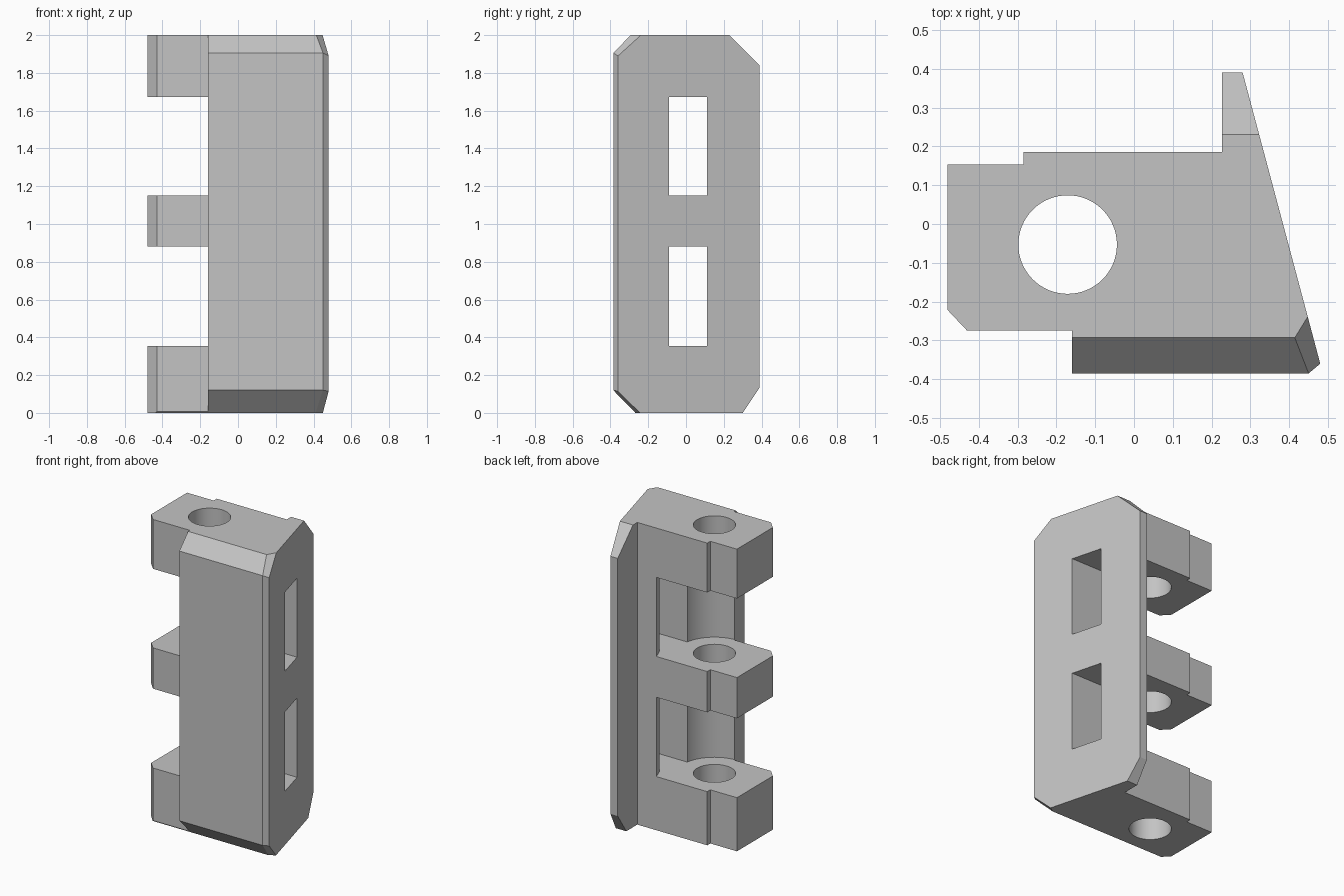
import bpy, bmesh, math
from mathutils import Vector

cube = bpy.data.objects.get("Cube")
if cube:
    bpy.data.objects.remove(cube, do_unlink=True)

grey = bpy.data.materials.new("plain grey")
grey.use_nodes = True
colour = (0.55, 0.55, 0.55, 1)
grey.diffuse_color = colour
grey.node_tree.nodes["Principled BSDF"].inputs["Base Color"].default_value = colour


def prism(name, outline, z0, z1, cuts=()):
    """Extrude a plan outline, then trim it with planes given as (point, outward normal)."""
    bm = bmesh.new()
    face = bm.faces.new([bm.verts.new((x, y, z0)) for x, y in outline])
    top = bmesh.ops.extrude_face_region(bm, geom=[face])["geom"]
    verts = [v for v in top if isinstance(v, bmesh.types.BMVert)]
    bmesh.ops.translate(bm, verts=verts, vec=(0, 0, z1 - z0))
    for point, normal in cuts:
        geom = bm.verts[:] + bm.edges[:] + bm.faces[:]
        cut = bmesh.ops.bisect_plane(bm, geom=geom, dist=1e-5, plane_co=point,
                                     plane_no=normal, clear_outer=True)
        rim = [e for e in cut["geom_cut"] if isinstance(e, bmesh.types.BMEdge)]
        bmesh.ops.holes_fill(bm, edges=rim)
    bmesh.ops.recalc_face_normals(bm, faces=bm.faces[:])
    mesh = bpy.data.meshes.new(name)
    bm.to_mesh(mesh)
    bm.free()
    mesh.materials.append(grey)
    obj = bpy.data.objects.new(name, mesh)
    bpy.context.collection.objects.link(obj)
    return obj


def arc(centre, radius, start, end, steps):
    angles = [math.radians(start + (end - start) * i / steps) for i in range(steps + 1)]
    return [(centre[0] + radius * math.cos(a), centre[1] + radius * math.sin(a)) for a in angles]


def plane(a, b, c):
    """Trimming plane through three points, with its normal away from the middle."""
    a, b, c = Vector(a), Vector(b), Vector(c)
    normal = (b - a).cross(c - a).normalized()
    if normal.dot(a - Vector((0, 0, 1))) < 0:
        normal.negate()
    return a, normal


# Hinge body with bevelled front plate, rear flange and slanted side
outline = [(-.48, .153), (-.48, -.222), (-.43, -.275), (-.16, -.275), (-.16, -.385),
           (.45, -.385), (.48, -.36), (.28, .39), (.227, .39), (.227, .185),
           (-.285, .185), (-.285, .153)]
trims = [
    plane((0, -.385, 1.905), (1, -.385, 1.905), (0, -.293, 2)),         # front top
    plane((0, -.385, .12), (1, -.385, .12), (0, -.268, 0)),             # front bottom
    plane((0, .23, 2), (1, .23, 2), (0, .39, 1.84)),                    # flange top
    plane((0, .30, 0), (1, .30, 0), (0, .39, .135)),                    # flange bottom
    plane((.45, -.385, 1.905), (.48, -.36, 1.89), (.447, -.24, 2)),     # corner top
    plane((.45, -.385, .12), (.48, -.36, .115), (.447, -.245, 0)),      # corner bottom
]
body = prism("hinge_body", outline, 0, 2, trims)

# Pin bore and the two open bays, each running into a side window
pin = (-.171, -.053)
cutters = [prism("pin_bore_cutter", arc(pin, .127, 0, 354.375, 63), -.1, 2.1)]
bay = [(-.7, .4), (.087, .4), (.087, .185), (.115, .112), (.7, .112), (.7, -.09)]
bay += arc(pin, .228, -9.4, -88.5, 24) + [(-.165, -.6), (-.7, -.6)]
for z0, z1 in ((.355, .88), (1.15, 1.673)):
    cutters.append(prism("bay_cutter", bay, z0, z1))

bpy.ops.object.select_all(action="DESELECT")
bpy.context.view_layer.objects.active = body
body.select_set(True)
for cutter in cutters:
    cutter.hide_render = True
    mod = body.modifiers.new("cut", "BOOLEAN")
    mod.operation = "DIFFERENCE"
    mod.solver = "EXACT"
    mod.object = cutter
    bpy.ops.object.modifier_apply(modifier=mod.name)
for cutter in cutters:
    bpy.data.objects.remove(cutter, do_unlink=True)

# One shared colour, smooth bores, crisp edges
body.data.materials.clear()
body.data.materials.append(grey)
bpy.ops.object.shade_smooth_by_angle(angle=math.radians(15))
